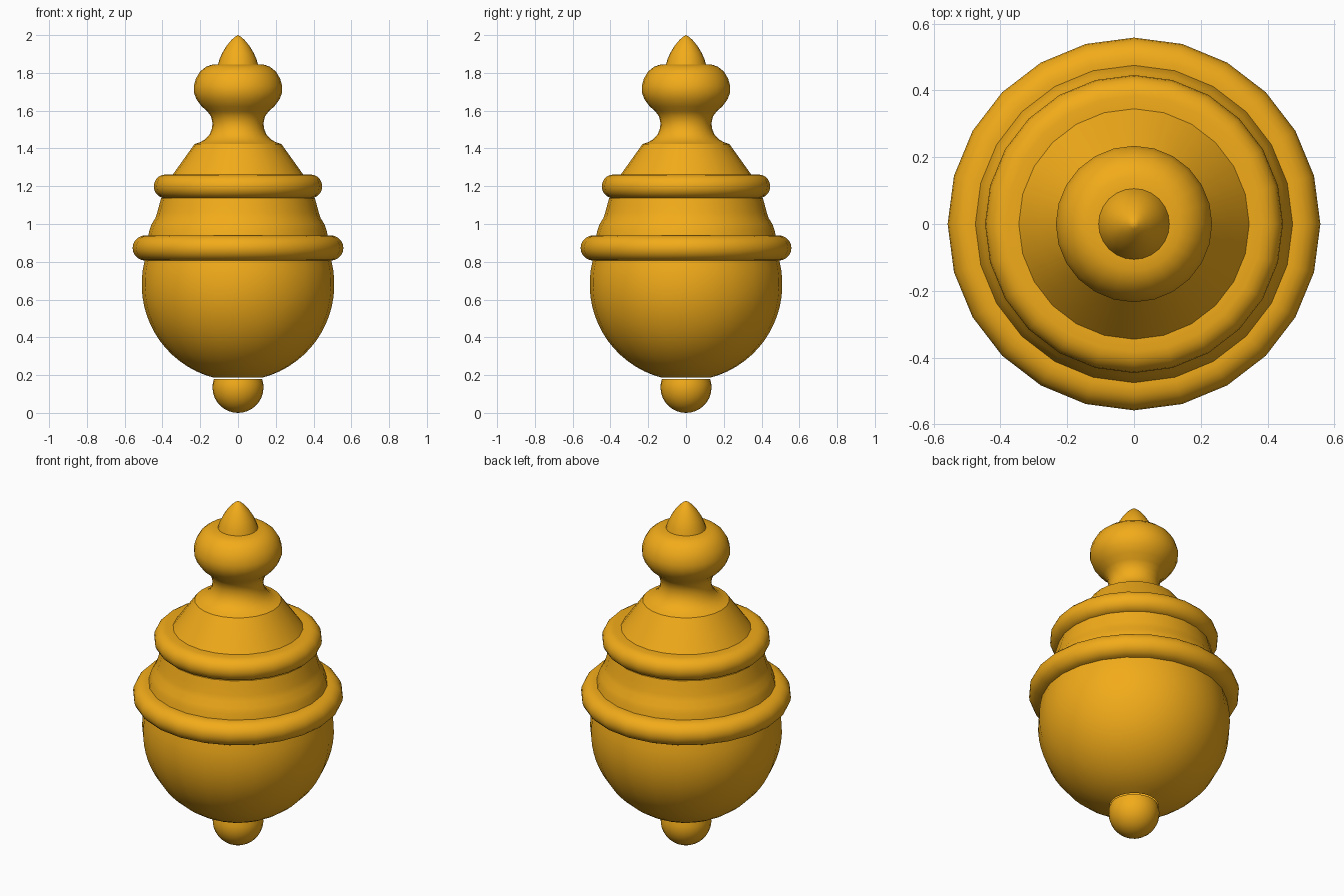
import bpy, bmesh, math

if "Cube" in bpy.data.objects:
    bpy.data.objects.remove(bpy.data.objects["Cube"])

SIDES = 24
gold = bpy.data.materials.new("gold")
gold.diffuse_color = (0.89, 0.41, 0.01, 1)
gold.use_nodes = True
gold.node_tree.nodes["Principled BSDF"].inputs["Base Color"].default_value = gold.diffuse_color


def arc(r, z, rad, a0, a1, n=10):
    """Points on a circle around (r, z), angles in degrees."""
    angles = [math.radians(a0 + (a1 - a0) * i / n) for i in range(n + 1)]
    return [(max(0, r + rad * math.cos(a)), z + rad * math.sin(a)) for a in angles]


def lathe(name, profile):
    """Spin an (r, z) profile, listed bottom to top, around the z axis."""
    bm = bmesh.new()
    verts = [bm.verts.new((r, 0, z)) for r, z in profile]
    edges = [bm.edges.new(pair) for pair in zip(verts, verts[1:])]
    bmesh.ops.spin(bm, geom=verts + edges, cent=(0, 0, 0), axis=(0, 0, 1),
                   angle=math.tau, steps=SIDES, use_duplicate=False)
    bmesh.ops.remove_doubles(bm, verts=bm.verts, dist=1e-4)
    bmesh.ops.dissolve_degenerate(bm, edges=bm.edges, dist=1e-5)
    bmesh.ops.recalc_face_normals(bm, faces=bm.faces)
    # make sure the open bands face away from the axis
    if sum(f.calc_area() * (f.normal.x * f.calc_center_median().x +
           f.normal.y * f.calc_center_median().y) for f in bm.faces) < 0:
        bmesh.ops.reverse_faces(bm, faces=bm.faces)
    mesh = bpy.data.meshes.new(name)
    bm.to_mesh(mesh)
    bm.free()
    mesh.materials.append(gold)
    ob = bpy.data.objects.new(name, mesh)
    bpy.context.collection.objects.link(ob)
    bpy.ops.object.select_all(action='DESELECT')
    ob.select_set(True)
    bpy.context.view_layer.objects.active = ob
    bpy.ops.object.shade_smooth_by_angle(angle=math.radians(35))


# small ball at the foot
lathe("foot_ball", arc(0, 0.135, 0.135, -90, 19))
# large round bowl
lathe("bowl", arc(0, 0.68, 0.51, -75.5, 14.5, 16))
# wide lower ring
lathe("lower_ring", arc(0.491, 0.873, 0.067, -90, 90) + [(0.475, 0.94)])
# stepped shoulder between the rings
lathe("shoulder", [(0.475, 0.94), (0.468, 0.97), (0.457, 1.0), (0.438, 1.03),
                   (0.428, 1.06), (0.417, 1.1), (0.407, 1.137)])
# narrow upper ring
lathe("upper_ring", [(0.407, 1.137)] + arc(0.383, 1.199, 0.063, -90, 90) + [(0.345, 1.262)])
# conical cap
lathe("cap", [(0.345, 1.262), (0.286, 1.345), (0.23, 1.423)])
# waisted neck flowing into the rounded knob
lathe("neck_and_knob", [(0.23, 1.423), (0.2, 1.433), (0.172, 1.45), (0.15, 1.475),
                        (0.138, 1.505), (0.135, 1.535), (0.143, 1.57), (0.163, 1.597),
                        (0.192, 1.622), (0.22, 1.66), (0.233, 1.695), (0.234, 1.73),
                        (0.223, 1.77), (0.2, 1.808), (0.17, 1.832), (0.14, 1.843),
                        (0.106, 1.845)])
# pointed tip
lathe("tip", [(0.106, 1.845), (0.097, 1.875), (0.082, 1.908), (0.06, 1.944),
              (0.035, 1.974), (0.015, 1.992), (0, 2.0)])
